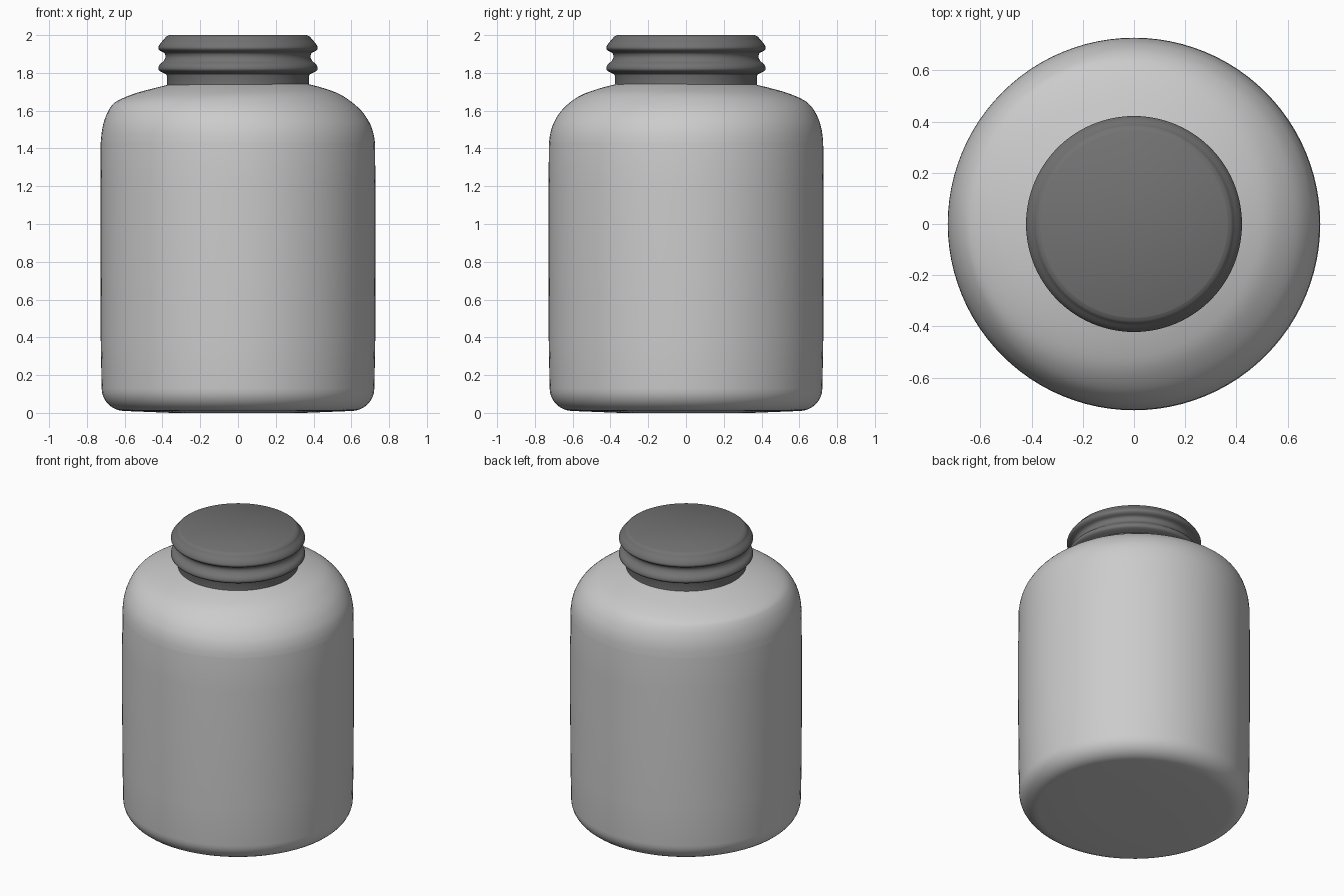
import bpy, bmesh, math

if "Cube" in bpy.data.objects:
    bpy.data.objects.remove(bpy.data.objects["Cube"])

SEG = 96


def spline(pts, n=4):
    """Catmull-Rom curve through (radius, z) points."""
    p = [pts[0]] + list(pts) + [pts[-1]]
    out = []
    for a, b, c, d in zip(p, p[1:], p[2:], p[3:]):
        for k in range(n):
            t = k / n
            out.append(tuple(0.5 * (2 * b[i] + (c[i] - a[i]) * t
                             + (2 * a[i] - 5 * b[i] + 4 * c[i] - d[i]) * t * t
                             + (3 * b[i] - a[i] - 3 * c[i] + d[i]) * t ** 3)
                             for i in (0, 1)))
    return out + [pts[-1]]


def lathe(name, profile):
    """Closed revolve; profile(angle) returns (radius, z) points bottom to top."""
    bm = bmesh.new()
    cols = []
    for s in range(SEG):
        a = 2 * math.pi * s / SEG
        cols.append([bm.verts.new((r * math.cos(a), r * math.sin(a), z)) for r, z in profile(a)])
    for s in range(SEG):
        c, d = cols[s], cols[(s + 1) % SEG]
        for i in range(len(c) - 1):
            bm.faces.new((c[i], d[i], d[i + 1], c[i + 1]))
    bm.faces.new([c[-1] for c in cols])
    bm.faces.new([c[0] for c in reversed(cols)])
    bmesh.ops.recalc_face_normals(bm, faces=bm.faces)
    mesh = bpy.data.meshes.new(name)
    bm.to_mesh(mesh)
    bm.free()
    obj = bpy.data.objects.new(name, mesh)
    bpy.context.collection.objects.link(obj)
    bpy.ops.object.select_all(action='DESELECT')
    obj.select_set(True)
    bpy.context.view_layer.objects.active = obj
    bpy.ops.object.shade_smooth_by_angle(angle=math.radians(35))
    return obj


# Bottle body: base, rounded foot and wall, then a shoulder fuller on one side
foot = [(0.35, 0.0), (0.60, 0.01)]
for k in range(1, 9):
    t = k / 8 * math.pi / 2
    foot.append((0.60 + 0.122 * math.sin(t), 0.13 - 0.12 * math.cos(t)))
wall = [(0.727, 0.4), (0.728, 0.8), (0.728, 1.2)]
slim = [(0.725, 1.43), (0.715, 1.485), (0.69, 1.545), (0.635, 1.615), (0.54, 1.685), (0.45, 1.72), (0.37, 1.742)]
full = [(0.727, 1.43), (0.72, 1.50), (0.705, 1.56), (0.68, 1.615), (0.645, 1.65), (0.54, 1.693), (0.37, 1.737)]


def body_profile(a):
    f = 0.5 + 0.5 * math.cos(a - math.radians(150))
    mix = [tuple(u + (v - u) * f for u, v in zip(p, q)) for p, q in zip(slim, full)]
    return foot + wall + spline(mix)


lathe("bottle_body", body_profile)

# Threaded neck with two ridges and a closed flat top
neck = [(0.377, 1.725), (0.377, 1.785)] + spline([
    (0.38, 1.793), (0.412, 1.808), (0.422, 1.822), (0.415, 1.843), (0.393, 1.864),
    (0.384, 1.885), (0.39, 1.905), (0.413, 1.918), (0.422, 1.933), (0.412, 1.955),
    (0.393, 1.976), (0.382, 1.99), (0.365, 2.0)])
cap = lathe("threaded_neck", lambda a: neck)
dark = bpy.data.materials.new("dark_grey")
dark.diffuse_color = (0.17, 0.17, 0.17, 1)
dark.use_nodes = True
dark.node_tree.nodes["Principled BSDF"].inputs["Base Color"].default_value = dark.diffuse_color
cap.data.materials.append(dark)
